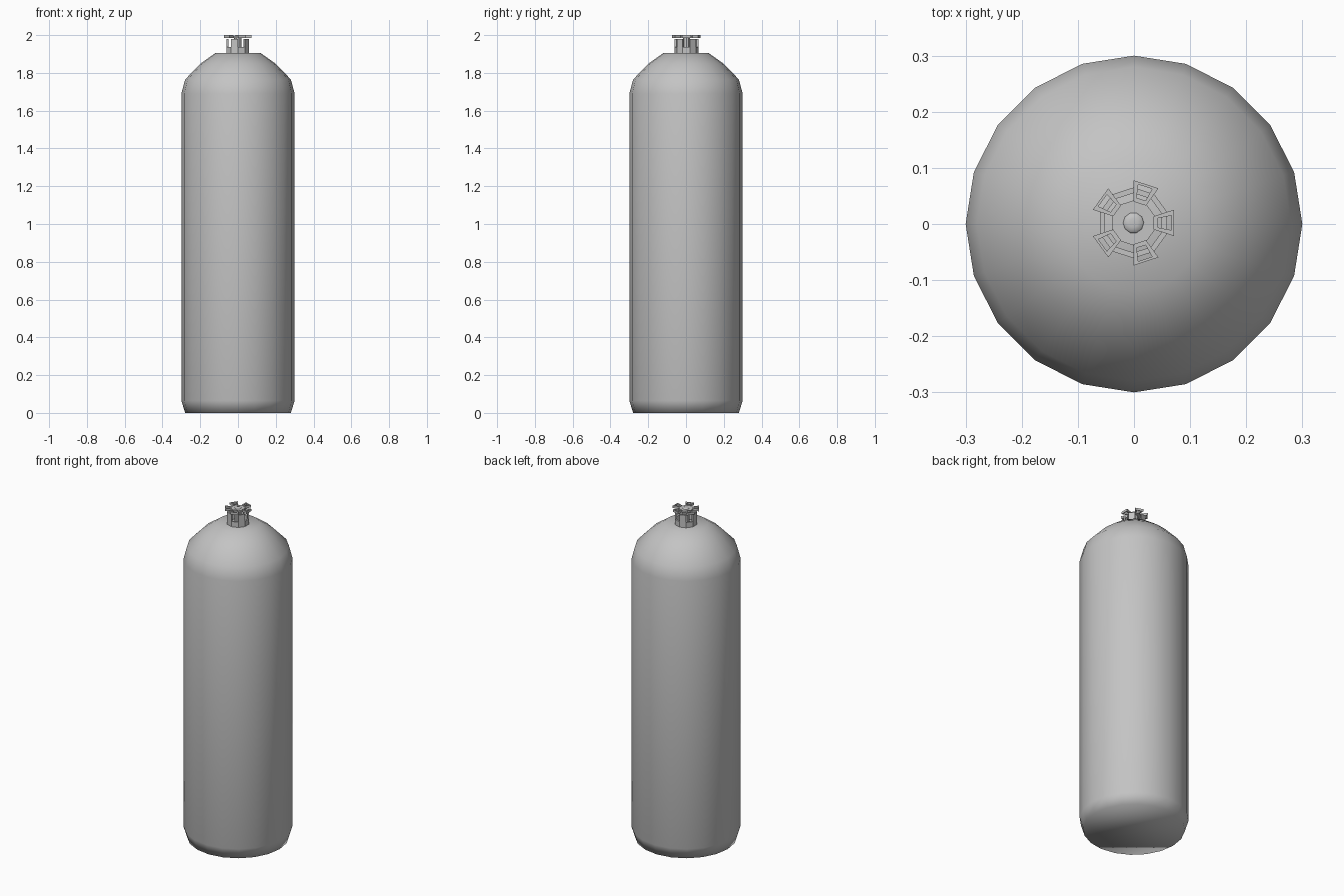
import bpy, bmesh
from math import sin, cos, pi
from mathutils import Vector

cube = bpy.data.objects.get("Cube")
if cube:
    bpy.data.objects.remove(cube)

metal = bpy.data.materials.new("grey metal")
metal.use_nodes = True
GREY = (0.55, 0.55, 0.55, 1)
metal.diffuse_color = GREY
metal.node_tree.nodes["Principled BSDF"].inputs["Base Color"].default_value = GREY

VALVE = Vector((-0.001, 0.002, 0))
STEP = pi / 5


def polar(r, a, z):
    return Vector((r * cos(a), r * sin(a), z))


def finish(name, bm, offset=Vector(), smooth=None):
    bmesh.ops.recalc_face_normals(bm, faces=bm.faces)
    mesh = bpy.data.meshes.new(name)
    bm.to_mesh(mesh)
    bm.free()
    mesh.materials.append(metal)
    ob = bpy.data.objects.new(name, mesh)
    ob.location = offset
    bpy.context.collection.objects.link(ob)
    if smooth == "all":
        mesh.shade_smooth()
    elif smooth:
        bpy.ops.object.select_all(action="DESELECT")
        ob.select_set(True)
        bpy.context.view_layer.objects.active = ob
        bpy.ops.object.shade_smooth_by_angle(angle=smooth)
    return ob


def lathe(name, profile, sides, offset=Vector(), smooth=None, turn=0, closed=False):
    """Rings joined by quads; ends capped, or joined to each other when closed."""
    bm = bmesh.new()
    rings = [[bm.verts.new(polar(r, turn + 2 * pi * i / sides, z)) for i in range(sides)]
             for r, z in profile]
    pairs = list(zip(rings, rings[1:]))
    if closed:
        pairs.append((rings[-1], rings[0]))
    else:
        bm.faces.new(rings[0])
        bm.faces.new(rings[-1])
    for a, b in pairs:
        for i in range(sides):
            j = (i + 1) % sides
            bm.faces.new((a[i], a[j], b[j], b[i]))
    return finish(name, bm, offset, smooth)


def prism(bm, outline, z0, z1):
    """Upright solid from a flat outline."""
    low, high = ([bm.verts.new((p.x, p.y, z)) for p in outline] for z in (z0, z1))
    bm.faces.new(low)
    bm.faces.new(high)
    for i in range(len(low)):
        j = (i + 1) % len(low)
        bm.faces.new((low[i], low[j], high[j], high[i]))


# Cylinder body with rounded shoulder and tapered foot
lathe("tank_body", [(0.28, 0), (0.3, 0.065), (0.3, 1.69), (0.28, 1.765),
                    (0.2, 1.848), (0.12, 1.905)], 20, smooth="all")

# Ten-sided neck collar with a hollow centre
lathe("valve_collar", [(0.063, 1.9), (0.063, 1.937), (0.053, 1.937), (0.053, 1.9)],
      10, VALVE, turn=STEP / 2, closed=True)

# Five upright wall segments between the collar notches
bm = bmesh.new()
for k in range(5):
    a, b = (2 * k + 0.5) * STEP, (2 * k + 1.5) * STEP
    prism(bm, [polar(0.063, a, 0), polar(0.063, b, 0),
               polar(0.053, b, 0), polar(0.053, a, 0)], 1.937, 1.98)
finish("collar_posts", bm, VALVE)

# Central stem and hub of the handwheel
lathe("valve_stem", [(0.02, 1.9), (0.02, 1.99)], 10, VALVE, 0.6)
lathe("wheel_hub", [(0.04, 1.986), (0.04, 1.996)], 10, VALVE, turn=STEP / 2)
lathe("hub_knob", [(0.02, 1.994), (0.017, 1.998), (0.008, 2.0)], 10, VALVE, "all")

# Five open trapezoid grips around the hub
bm = bmesh.new()
for k in range(5):
    mid = 2 * k * STEP
    a, b = mid - STEP / 2, mid + STEP / 2
    outer = [polar(0.038, a, 0), polar(0.076, a, 0), polar(0.076, b, 0), polar(0.038, b, 0)]
    c, d = mid - STEP * 0.3, mid + STEP * 0.3
    inner = [polar(0.045, c, 0), polar(0.069, c, 0), polar(0.069, d, 0), polar(0.045, d, 0)]
    for i in range(4):
        j = (i + 1) % 4
        prism(bm, [outer[i], outer[j], inner[j], inner[i]], 1.986, 2.0)
finish("wheel_grips", bm, VALVE)
